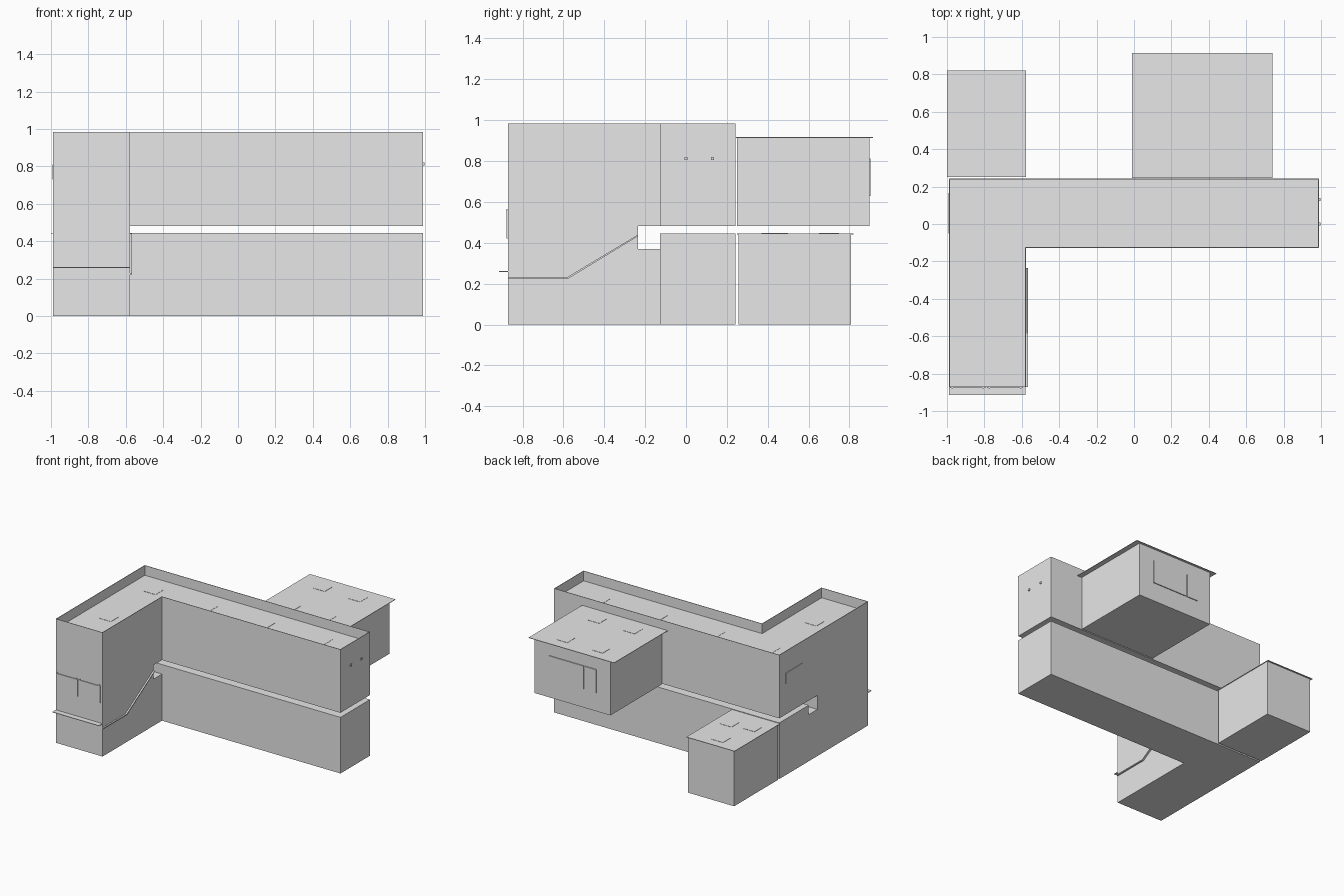
import bpy
import bmesh
from mathutils import Vector

cube = bpy.data.objects.get("Cube")
if cube:
    bpy.data.objects.remove(cube, do_unlink=True)

grey = bpy.data.materials.new("plain_grey")
grey.use_nodes = True
grey.diffuse_color = (0.8, 0.8, 0.8, 1)
grey.node_tree.nodes["Principled BSDF"].inputs["Base Color"].default_value = (0.8, 0.8, 0.8, 1)


def finish(name, bm):
    bmesh.ops.recalc_face_normals(bm, faces=bm.faces)
    mesh = bpy.data.meshes.new(name)
    bm.to_mesh(mesh)
    bm.free()
    mesh.materials.append(grey)
    obj = bpy.data.objects.new(name, mesh)
    bpy.context.collection.objects.link(obj)
    return obj


def box(name, x, y, z):
    """Box from (low, high) ranges on each axis."""
    bm = bmesh.new()
    bmesh.ops.create_cube(bm, size=1)
    for v in bm.verts:
        v.co = Vector([r[0] if c < 0 else r[1] for c, r in zip(v.co, (x, y, z))])
    return finish(name, bm)


def side_profile(name, points, x):
    """Extrude a closed (y, z) outline between two x positions."""
    bm = bmesh.new()
    face = bm.faces.new([bm.verts.new((x[0], y, z)) for y, z in points])
    out = bmesh.ops.extrude_face_region(bm, geom=[face])
    moved = [v for v in out["geom"] if isinstance(v, bmesh.types.BMVert)]
    bmesh.ops.translate(bm, verts=moved, vec=(x[1] - x[0], 0, 0))
    return finish(name, bm)


def parapet(name, corners, z, thickness):
    """Thin upright wall following a closed plan outline."""
    bm = bmesh.new()
    low, high = [[bm.verts.new((x, y, h)) for x, y in corners] for h in z]
    for i in range(len(corners)):
        j = (i + 1) % len(corners)
        bm.faces.new((low[i], low[j], high[j], high[i]))
    obj = finish(name, bm)
    mod = obj.modifiers.new("thickness", "SOLIDIFY")
    mod.thickness = thickness
    mod.offset = -1
    mod.use_even_offset = True
    return obj


# Shared levels and plan lines
WEST, INNER, EAST = -0.988, -0.578, 0.988
FRONT, MAIN_FRONT, BACK = -0.872, -0.127, 0.242
LOWER_TOP, UPPER_BASE, DECK, TOP = 0.445, 0.481, 0.905, 0.983

# Front wing with the slot and stair landing cut through it
side_profile("wing", [
    (FRONT, 0), (BACK, 0), (BACK, LOWER_TOP), (MAIN_FRONT, LOWER_TOP),
    (MAIN_FRONT, 0.37), (-0.235, 0.37), (-0.235, UPPER_BASE),
    (BACK, UPPER_BASE), (BACK, DECK), (FRONT, DECK)], (WEST, INNER))

# Long main range, two storeys with an open gap between
box("main_lower_storey", (INNER, EAST), (MAIN_FRONT, BACK), (0, LOWER_TOP))
box("main_upper_storey", (INNER, EAST), (MAIN_FRONT, BACK), (UPPER_BASE, DECK))
parapet("roof_parapet", [
    (WEST, FRONT), (INNER, FRONT), (INNER, MAIN_FRONT), (EAST, MAIN_FRONT),
    (EAST, BACK), (WEST, BACK)], (DECK, TOP), 0.004)

# Rear blocks with thin overhanging roofs
box("rear_upper_block", (0.035, 0.70), (0.25, 0.897), (UPPER_BASE, 0.913))
box("rear_upper_roof", (-0.01, 0.74), (0.245, 0.915), (0.913, 0.917))
box("rear_lower_block", (WEST, -0.583), (0.256, 0.808), (0, 0.441))
box("rear_lower_roof", (-1.0, INNER), (0.25, 0.82), (0.441, LOWER_TOP))

# Flat roof hatches
hatches = [(x, y, 0.917) for x in (0.2, 0.51) for y in (0.38, 0.78)]
hatches += [(x, 0.06, DECK) for x in (-0.78, -0.3, 0.2, 0.7)]
hatches += [(-0.78, -0.5, DECK)]
hatches += [(x, y, LOWER_TOP) for x, y in ((-0.88, 0.42), (-0.7, 0.45), (-0.8, 0.7))]
for i, (x, y, z) in enumerate(hatches):
    box(f"roof_hatch_{i}", (x - 0.05, x + 0.05), (y - 0.05, y + 0.05), (z, z + 0.002))

# Front window pair with small top brackets
for side, (a, b) in {"right": (-0.983, -0.795), "left": (-0.785, -0.595)}.items():
    box(f"front_window_{side}", (a, b), (FRONT - 0.006, FRONT), (0.42, 0.555))
    for k, x in enumerate((a + 0.01, b - 0.01)):
        box(f"window_bracket_{side}_{k}", (x - 0.004, x + 0.004),
            (FRONT - 0.008, FRONT), (0.555, 0.563))

# Canopy under the front windows
box("front_canopy", (WEST, -0.58), (-0.915, FRONT), (0.257, 0.261))

# Sloping ledge on the inner wall of the wing
side_profile("wall_ledge", [
    (FRONT, 0.222), (-0.58, 0.222), (-0.235, 0.432), (-0.235, 0.44),
    (-0.585, 0.23), (FRONT, 0.23)], (INNER, -0.566))

# Rear window in two panes
for side, span in {"wide": (0.265, 0.57), "narrow": (0.155, 0.255)}.items():
    box(f"rear_window_{side}", span, (0.897, 0.904), (0.63, 0.813))

# Slim window on the end wall and wall lamps
box("end_window", (WEST - 0.004, WEST), (-0.05, 0.165), (0.73, 0.81))
for i, y in enumerate((0.0, 0.13)):
    box(f"wall_lamp_{i}", (EAST, EAST + 0.008), (y - 0.008, y + 0.008), (0.805, 0.82))
